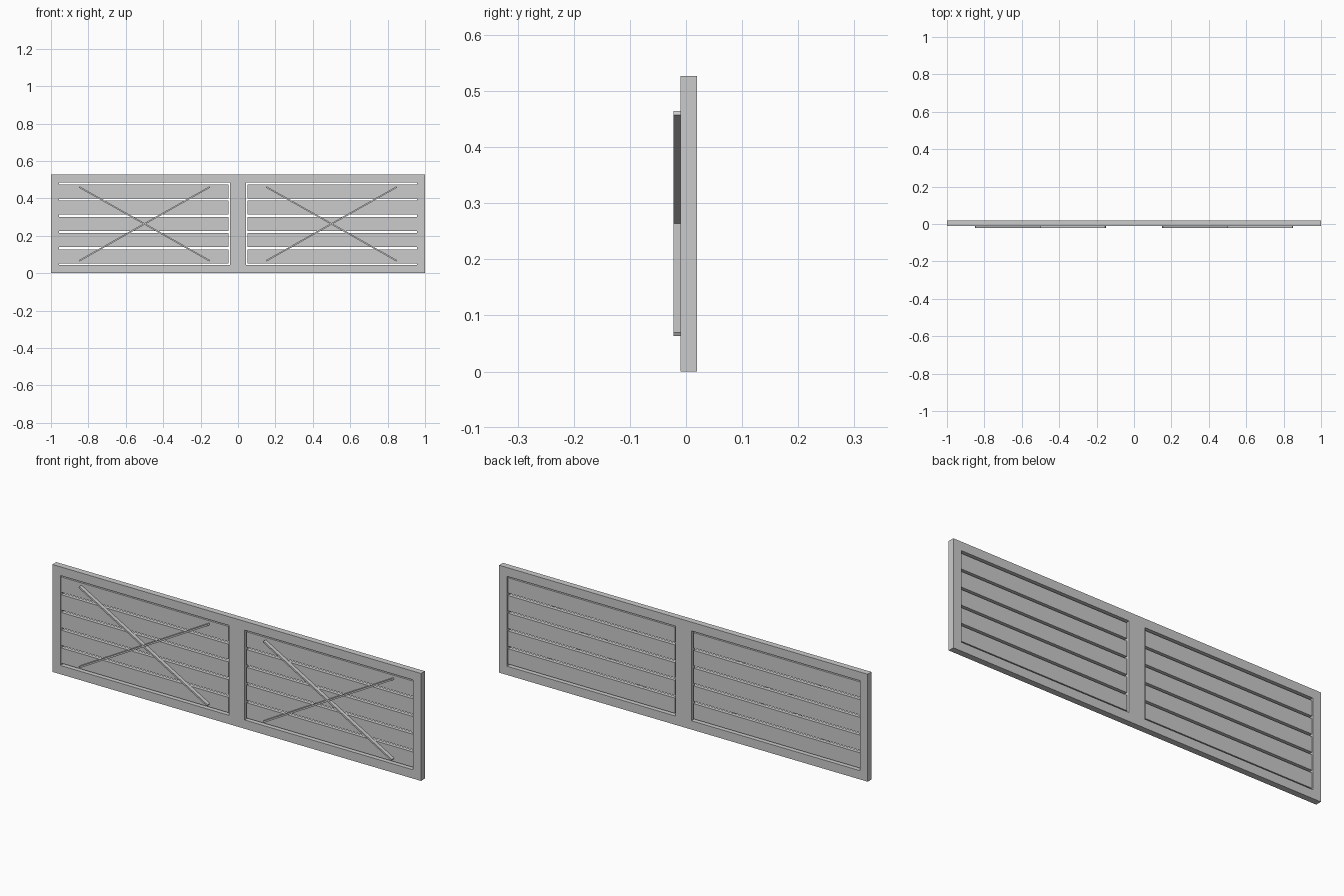
import bpy
import math

cube = bpy.data.objects.get("Cube")
if cube:
    bpy.data.objects.remove(cube, do_unlink=True)

# Single grey finish
grey = bpy.data.materials.new("light_grey")
grey.use_nodes = True
colour = (0.6, 0.6, 0.6, 1)
grey.diffuse_color = colour
grey.node_tree.nodes["Principled BSDF"].inputs["Base Color"].default_value = colour

HEIGHT = 0.527
POST = 0.043      # width of posts and rails
MID_Y = 0.005     # centre plane of the frame
DEPTH = 0.03
PLANK_DEPTH = 0.018


def box(name, centre, size, tilt=0):
    bpy.ops.mesh.primitive_cube_add(size=1, location=centre, rotation=(0, tilt, 0))
    part = bpy.context.object
    part.name = name
    part.scale = size
    part.data.materials.append(grey)
    return part


for side, label in ((-1, "right"), (1, "left")):
    # Posts at both ends of the leaf
    for place, x in (("outer", 1 - POST / 2), ("inner", POST / 2)):
        box(f"{label}_{place}_post", (side * x, MID_Y, HEIGHT / 2),
            (POST, DEPTH, HEIGHT))

    # Top and bottom rails between the posts
    for place, z in (("bottom", POST / 2), ("top", HEIGHT - POST / 2)):
        box(f"{label}_{place}_rail", (side * 0.5, MID_Y, z),
            (1 - 2 * POST, DEPTH, POST))

    # Recessed planks, leaving a slim slot beside the inner post
    for i in range(5):
        box(f"{label}_plank_{i + 1}", (side * 0.504, MID_Y, HEIGHT / 2 + (i - 2) * 0.087),
            (0.908, PLANK_DEPTH, 0.075))

    # Crossed braces on the front
    for place, sign in (("rising", -1), ("falling", 1)):
        box(f"{label}_{place}_brace", (side * 0.5, -0.013, HEIGHT / 2),
            (0.8, 0.018, 0.008), sign * math.radians(29.5))
